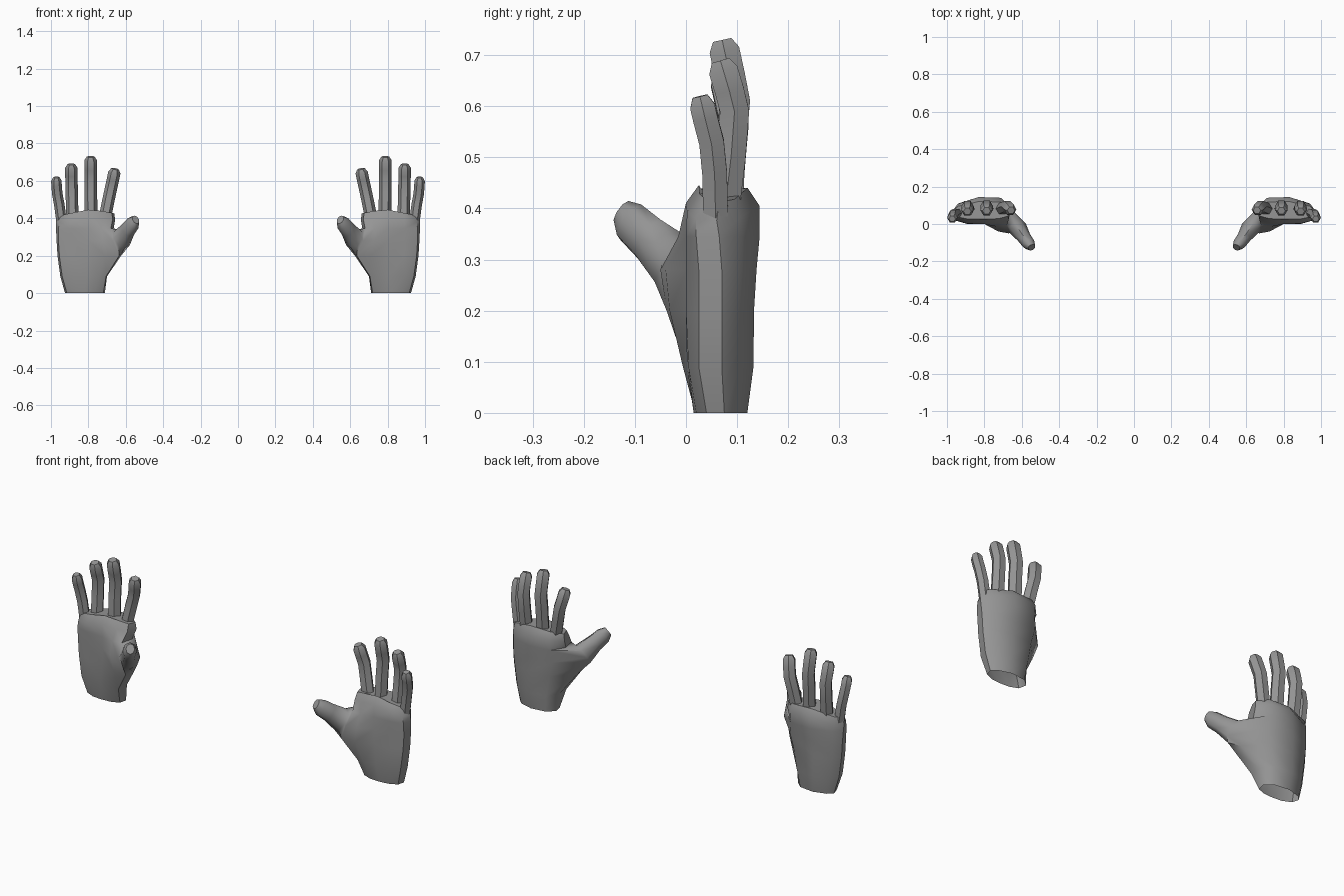
import bpy, bmesh, math
from mathutils import Vector

if "Cube" in bpy.data.objects:
    bpy.data.objects.remove(bpy.data.objects["Cube"])

skin = bpy.data.materials.new("grey skin")
skin.diffuse_color = (0.3, 0.3, 0.3, 1)
skin.use_nodes = True
skin.node_tree.nodes["Principled BSDF"].inputs["Base Color"].default_value = skin.diffuse_color


def finish(bm, name, angle):
    """Turn a bmesh into an object mirrored to the other hand."""
    bmesh.ops.recalc_face_normals(bm, faces=bm.faces)
    me = bpy.data.meshes.new(name)
    bm.to_mesh(me)
    bm.free()
    me.materials.append(skin)
    ob = bpy.data.objects.new(name, me)
    bpy.context.collection.objects.link(ob)
    bpy.ops.object.select_all(action='DESELECT')
    ob.select_set(True)
    bpy.context.view_layer.objects.active = ob
    bpy.ops.object.shade_smooth_by_angle(angle=math.radians(angle))
    mirror = ob.modifiers.new("other_hand", 'MIRROR')
    mirror.use_mirror_merge = False
    return ob


def bridge(bm, a, b, skip=()):
    n = len(a)
    for i in range(n):
        if i not in skip:
            j = (i + 1) % n
            bm.faces.new((a[i], a[j], b[j], b[i]))


# Palm: cross-sections from the open wrist up to the knuckles
levels = [
    (0.0, [(.72, .035), (.765, .018), (.82, .015), (.87, .02), (.915, .04),
           (.925, .075), (.90, .10), (.83, .12), (.75, .11), (.712, .075)]),
    (0.09, [(.705, 0), (.745, -.006), (.81, .002), (.89, .005), (.94, .025),
            (.95, .07), (.92, .105), (.84, .132), (.74, .122), (.70, .065)]),
    (0.2, [(.635, -.038), (.71, -.032), (.80, .002), (.89, 0), (.955, .025),
           (.965, .07), (.935, .105), (.84, .133), (.72, .122), (.625, .02)]),
    (0.28, [(.67, -.05), (.725, -.04), (.80, .002), (.89, 0), (.96, .025),
            (.97, .07), (.94, .11), (.84, .138), (.70, .125), (.61, .02)]),
    (0.345, [(.68, -.008), (.73, -.015), (.80, 0), (.89, 0), (.96, .02),
             (.973, .065), (.94, .11), (.83, .144), (.71, .135), (.665, .06)]),
]
top = [(.67, .025), (.72, .005), (.80, 0), (.89, .002), (.955, .02),
       (.973, .06), (.945, .105), (.83, .144), (.71, .14), (.657, .085)]
mid = Vector((.81, .075))


def knuckle_z(x):
    return .45 - .2 * abs(x - .78)


bm = bmesh.new()
rings = [[bm.verts.new((x, y, z)) for x, y in pts] for z, pts in levels]
rings.append([bm.verts.new((x, y, knuckle_z(x) - .035)) for x, y in top])
inner = []
for p in top:
    q = mid + (Vector(p) - mid) * Vector((1, 1)).length / math.sqrt(2)
    q.y = mid.y + (q.y - mid.y) * .66
    q.x = mid.x + (q.x - mid.x) * .97
    inner.append(bm.verts.new((q.x, q.y, knuckle_z(q.x))))
rings.append(inner)
for k in range(len(rings) - 1):
    # the thumb grows out of the gap left in two columns and two rows
    bridge(bm, rings[k], rings[k + 1], skip=(8, 9) if k in (2, 3) else ())
bm.faces.new(inner)

# Thumb: rings carried on from the gap in the palm
slots = [(2, 8), (2, 9), (2, 0), (3, 0), (4, 0), (4, 9), (4, 8), (3, 8)]
loop = [rings[k][i] for k, i in slots]
u = Vector((.86, -.51, 0))
v = Vector((.29, .485, .825))
signs = [(-.72, -.72), (0, -1), (.72, -.72), (1, 0),
         (.72, .72), (0, 1), (-.72, .72), (-1, 0)]
for c, ru, rv in [((.622, -.022, .292), .05, .06),
                  ((.588, -.072, .34), .037, .046),
                  ((.562, -.108, .373), .034, .042),
                  ((.547, -.125, .393), .021, .026)]:
    new = [bm.verts.new(Vector(c) + u * (a * ru) + v * (b * rv)) for a, b in signs]
    bridge(bm, loop, new)
    loop = new
bm.faces.new(loop)
for vert in [w for w in bm.verts if not w.link_faces]:
    bm.verts.remove(vert)
finish(bm, "palm_and_thumb", 50)


# Fingers: bent six-sided tubes with a chamfered tip
def finger(name, radius, path):
    bm = bmesh.new()
    pts = [Vector(p) for p in path]
    tip_dir = (pts[-1] - pts[-2]).normalized()
    pts.append(pts[-1] + tip_dir * .02)
    last = None
    for k, p in enumerate(pts):
        d = (pts[min(k + 1, len(pts) - 1)] - pts[max(k - 1, 0)]).normalized()
        across = Vector((0, 1, 0)).cross(d).normalized()
        depth = d.cross(across)
        r = radius * (.62 if k == len(pts) - 1 else 1)
        ring = [bm.verts.new(p + across * (r * math.cos(i * math.pi / 3))
                             + depth * (r * math.sin(i * math.pi / 3)))
                for i in range(6)]
        if last:
            bridge(bm, last, ring)
        last = ring
    bm.faces.new(last)
    finish(bm, name, 30)


finger("index_finger", .033, [(.712, .08, .40), (.692, .088, .50), (.678, .094, .565),
                              (.668, .085, .61), (.661, .077, .645)])
finger("middle_finger", .034, [(.785, .082, .41), (.787, .088, .53), (.788, .096, .61),
                               (.788, .086, .66), (.788, .075, .71)])
finger("ring_finger", .033, [(.885, .075, .39), (.888, .088, .50), (.89, .095, .59),
                             (.891, .085, .63), (.891, .073, .67)])
finger("little_finger", .028, [(.943, .058, .38), (.955, .056, .47), (.966, .05, .53),
                               (.97, .038, .575), (.971, .032, .60)])
